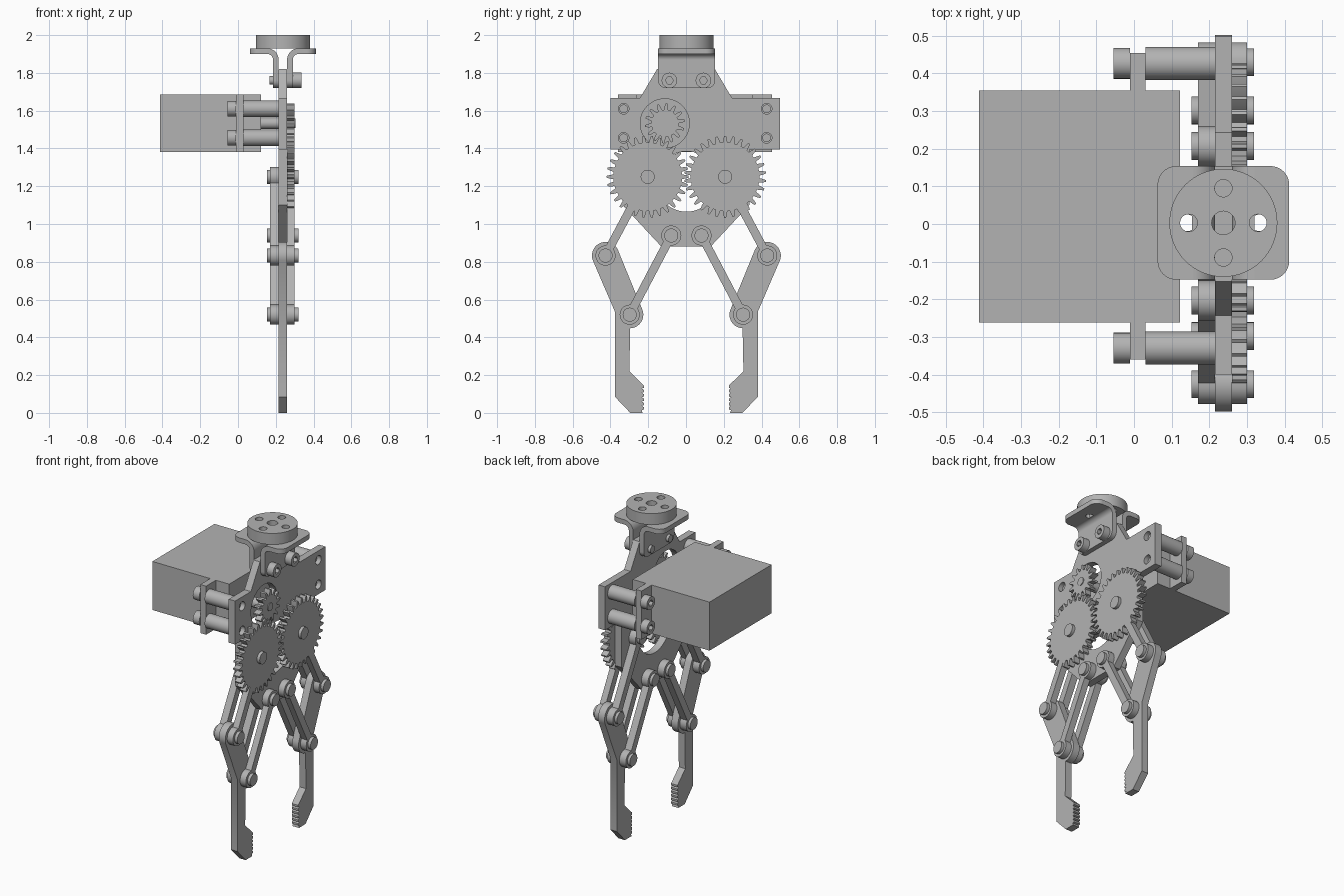
import bpy, bmesh
from math import pi, cos, sin, radians, atan2
from mathutils import Matrix

cube = bpy.data.objects.get("Cube")
if cube:
    bpy.data.objects.remove(cube, do_unlink=True)

gray = bpy.data.materials.new("plain_gray")
gray.use_nodes = True
gray.diffuse_color = (0.45, 0.45, 0.45, 1)
gray.node_tree.nodes["Principled BSDF"].inputs["Base Color"].default_value = (0.45, 0.45, 0.45, 1)

# local profile axes (u, v, depth) -> world, for each extrusion axis
FRAMES = {
    "x": Matrix(((0, 0, 1, 0), (1, 0, 0, 0), (0, 1, 0, 0), (0, 0, 0, 1))),
    "y": Matrix(((1, 0, 0, 0), (0, 0, -1, 0), (0, 1, 0, 0), (0, 0, 0, 1))),
    "z": Matrix.Identity(4),
}


def prism(name, loops, d0, d1, axis="x"):
    """Extrude an outline (with optional hole loops) between two depths."""
    curve = bpy.data.curves.new(name, "CURVE")
    curve.dimensions, curve.fill_mode = "2D", "BOTH"
    curve.extrude = (d1 - d0) / 2
    for loop in loops:
        spline = curve.splines.new("POLY")
        spline.points.add(len(loop) - 1)
        for point, (u, v) in zip(spline.points, loop):
            point.co = (u, v, 0, 1)
        spline.use_cyclic_u = True
    temp = bpy.data.objects.new(name, curve)
    bpy.context.scene.collection.objects.link(temp)
    mesh = bpy.data.meshes.new_from_object(temp.evaluated_get(bpy.context.evaluated_depsgraph_get()))
    bpy.data.objects.remove(temp)
    mid = (d0 + d1) / 2 * (-1 if axis == "y" else 1)
    bm = bmesh.new()
    bm.from_mesh(mesh)
    bmesh.ops.transform(bm, matrix=FRAMES[axis] @ Matrix.Translation((0, 0, mid)), verts=bm.verts)
    bmesh.ops.remove_doubles(bm, verts=bm.verts, dist=1e-5)
    bmesh.ops.recalc_face_normals(bm, faces=bm.faces)
    for face in bm.faces:
        face.smooth = True
        face.material_index = 0
    bm.to_mesh(mesh)
    bm.free()
    mesh.set_sharp_from_angle(angle=radians(28))
    mesh.materials.clear()
    mesh.materials.append(gray)
    obj = bpy.data.objects.new(name, mesh)
    bpy.context.scene.collection.objects.link(obj)
    return obj


def arc(c, r, a0, a1, n=12):
    angles = [radians(a0 + (a1 - a0) * i / n) for i in range(n + 1)]
    return [(c[0] + r * cos(a), c[1] + r * sin(a)) for a in angles]


def circle(c, r, n=32):
    return arc(c, r, 0, 360 - 360 / n, n - 1)


def rect(u0, u1, v0, v1):
    return [(u0, v0), (u1, v0), (u1, v1), (u0, v1)]


def gear(c, root, tip, teeth, phase):
    pitch, mid = 2 * pi / teeth, (root + tip) / 2
    shape = [(root, -.32), (mid, -.23), (tip, -.11), (tip, .11), (mid, .23), (root, .32)]
    return [(c[0] + r * cos(phase + (i + f) * pitch), c[1] + r * sin(phase + (i + f) * pitch))
            for i in range(teeth) for r, f in shape]


def link(a, b, r=.053, w=.023):
    """Narrow bar with round eyes at both ends."""
    d = math_deg = atan2(b[1] - a[1], b[0] - a[0]) * 180 / pi
    k = 25
    return arc(a, r, d + k, d + 360 - k, 24) + arc(b, r, d + 180 + k, d + 540 - k, 24)


PLATE, FRONT, BACK = (.215, .26), (.26, .30), (.17, .215)
C = .002
PINION = (-.112, 1.533)
SCREWS = [(y, z) for y in (-.33, .427) for z in (1.456, 1.61)]
TOP_SCREWS = [(-.088, 1.76), (.092, 1.76)]

# main plate
right_half = [(.13, .88), (.335, 1.10), (.335, 1.395), (.498, 1.395), (.498, 1.668), (.243, 1.668), (.153, 1.82)]
left_half = [(-.40 if y > .4 else -y, z) for y, z in reversed(right_half)]
prism("main_plate",
      [right_half + left_half, circle((C, 1.225), .16, 48), circle(PINION, .13, 48)]
      + [circle(s, .028) for s in SCREWS], *PLATE)

# servo motor
prism("servo_body", [rect(-.262, .355, 1.38, 1.685)], -.412, .122)
prism("servo_flange", [rect(-.36, .455, 1.38, 1.685)], -.01, .03)
prism("servo_shaft", [circle(PINION, .03)], .122, .26)


def screw(name, c, r, head, shaft):
    """Socket head with hexagonal recess, plus its shaft."""
    prism(name + "_head", [circle(c, r), circle(c, r * .5, 6)], *head)
    prism(name + "_shaft", [circle(c, r * .55)], *shaft)


for i, s in enumerate(SCREWS):
    prism(f"standoff_{i}", [circle(s, .044)], .03, .215)
    screw(f"servo_screw_{i}", s, .041, (-.055, -.01), (-.03, .235))

# drive gears
prism("pinion", [gear(PINION, .072, .106, 14, radians(252.2) + pi / 14)], *FRONT)
prism("pinion_axle", [circle(PINION, .025)], .30, .305)
prism("left_gear", [gear((C - .205, 1.25), .182, .217, 30, 0)], *FRONT)
prism("right_gear", [gear((C + .205, 1.25), .182, .217, 30, pi / 30)], *FRONT)

# linkage and fingers, once per side
for side, s in (("left", 1), ("right", -1)):
    def place(loop):
        return [(C + s * y, z) for y, z in loop]

    axle, anchor, elbow, knuckle = (.205, 1.25), (.08, .939), (.428, .833), (.30, .52)
    for layer, depth in (("front", FRONT), ("back", BACK)):
        prism(f"{side}_{layer}_drive_link", [place(link(axle, elbow))], *depth)
        prism(f"{side}_{layer}_idle_link", [place(link(anchor, knuckle))], *depth)
    for pin, c in (("axle", axle), ("anchor", anchor), ("elbow", elbow), ("knuckle", knuckle)):
        prism(f"{side}_{pin}_pin", [place(circle(c, .037))], .153, .319)

    grip = []
    for i in range(6):
        z = .145 - i * .023
        grip += [(.225, z), (.225, z - .012), (.236, z - .016)]
    outline = ([(.232, 0), (.297, 0), (.378, .085), (.378, .535)]
               + arc(elbow, .072, -22, 158, 20) + arc(knuckle, .072, 158, 268, 14)
               + [(.302, .22)] + grip)
    prism(f"{side}_finger", [place(outline)], *PLATE)

# top mounting bracket: two mirrored angle pieces
MX, T, R = .2375, .03, .06
CY = .003
for side, s in (("left", 1), ("right", -1)):
    def flip(loop):
        return [(MX + s * u, v) for u, v in loop]

    def span(a, b):
        return sorted((MX + s * a, MX + s * b))

    g = .0225
    bend = (g + R, 1.93 - R)
    flange = ([(g + R, CY - .151)] + arc((.125, CY - .101), .05, -90, 0, 8)
              + arc((.125, CY + .101), .05, 0, 90, 8) + [(g + R, CY + .151)])
    prism(f"{side}_bracket_flange", [flip(flange), flip(circle((.0915 + .004, CY), .022))], 1.90, 1.93, "z")
    prism(f"{side}_bracket_bend", [flip(arc(bend, R, 90, 180) + arc(bend, R - T, 180, 90))],
          CY - .151, CY + .151, "y")
    leg = (arc((CY - .111, 1.76), .04, 180, 270, 8) + arc((CY + .111, 1.76), .04, 270, 360, 8)
           + [(CY + .151, bend[1]), (CY - .151, bend[1])])
    prism(f"{side}_bracket_leg", [leg], *span(g, g + T))

for i, c in enumerate(TOP_SCREWS):
    screw(f"bracket_screw_{i}", c, .041, (.29, .335), (.168, .312))

# round mounting hub
hub_holes = [circle((MX + dx, CY + dy), .023) for dx, dy in ((.092, 0), (-.092, 0), (0, .092), (0, -.092))]
prism("mounting_hub", [circle((MX, CY), .1435, 64), circle((MX, CY), .031)] + hub_holes, 1.93, 2.0, "z")
